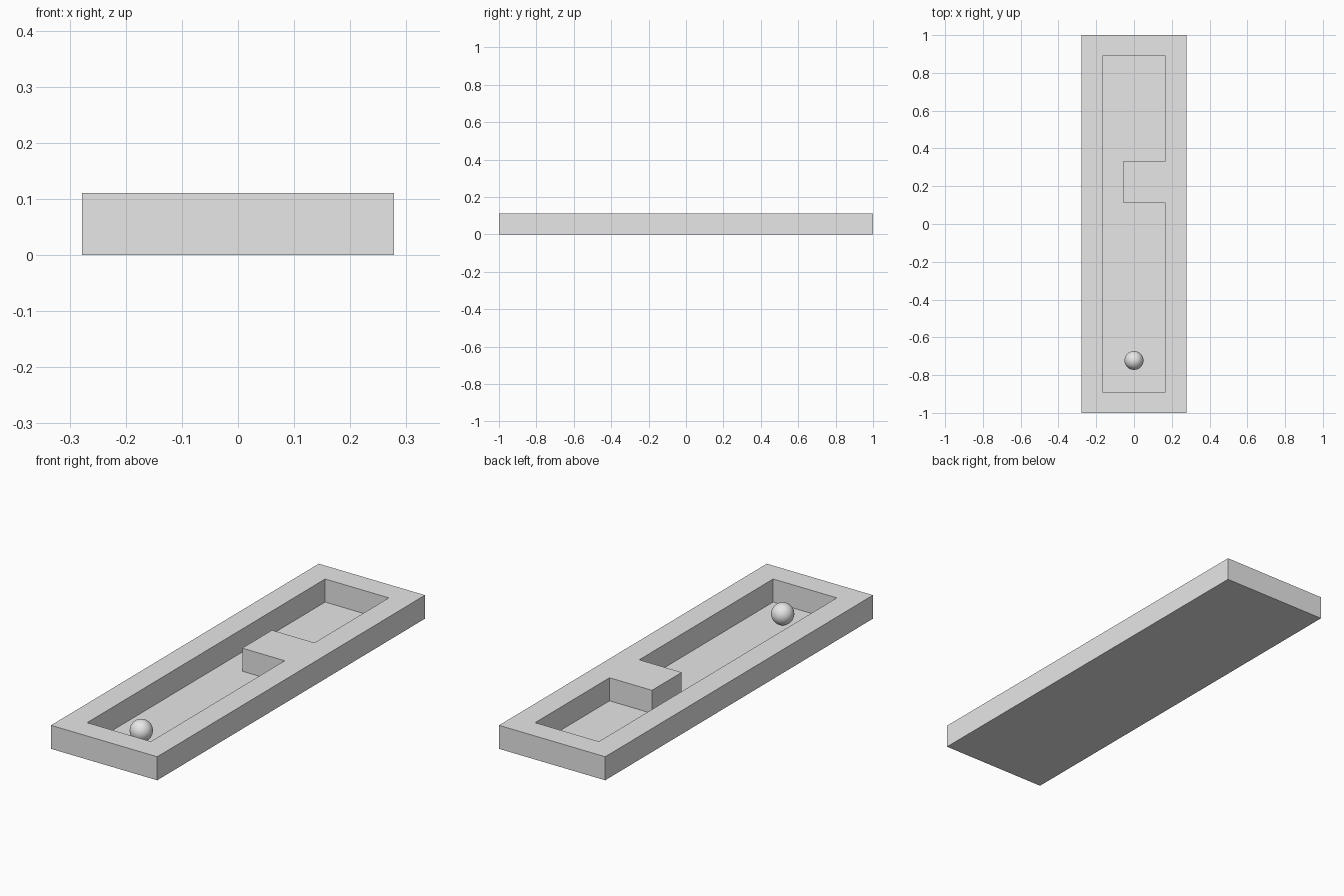
import bpy, bmesh

if "Cube" in bpy.data.objects:
    bpy.data.objects.remove(bpy.data.objects["Cube"])

grey = bpy.data.materials.new("light grey")
grey.diffuse_color = (0.8, 0.8, 0.8, 1)
grey.use_nodes = True
grey.node_tree.nodes["Principled BSDF"].inputs["Base Color"].default_value = grey.diffuse_color

U = 1 / 18            # layout module
H = 2 * U             # wall height
FLOOR = 0.002         # floor thickness


def finish(name, bm):
    mesh = bpy.data.meshes.new(name)
    bmesh.ops.recalc_face_normals(bm, faces=bm.faces)
    bm.to_mesh(mesh)
    bm.free()
    obj = bpy.data.objects.new(name, mesh)
    bpy.context.collection.objects.link(obj)
    mesh.materials.append(grey)
    return obj


def prism(name, outline, z0, z1):
    bm = bmesh.new()
    face = bm.faces.new([bm.verts.new((x * U, y * U, z0)) for x, y in outline])
    top = bmesh.ops.extrude_face_region(bm, geom=[face])["geom"]
    bmesh.ops.translate(bm, vec=(0, 0, z1 - z0),
                        verts=[v for v in top if isinstance(v, bmesh.types.BMVert)])
    return finish(name, bm)


# Course block
course = prism("course", [(-5, -18), (5, -18), (5, 18), (-5, 18)], 0, H)

# Lane with a square obstacle left standing on the right side
lane = [(-3, -16), (3, -16), (3, 2), (-1, 2), (-1, 6), (3, 6), (3, 16), (-3, 16)]
cutter = prism("lane_cutter", lane, FLOOR, H + 0.1)
cut = course.modifiers.new("lane", "BOOLEAN")
cut.operation = "DIFFERENCE"
cut.solver = "EXACT"
cut.object = cutter
bpy.context.view_layer.objects.active = course
course.select_set(True)
bpy.ops.object.modifier_apply(modifier=cut.name)
bpy.data.objects.remove(cutter, do_unlink=True)

# Ball near the front end
bpy.ops.mesh.primitive_uv_sphere_add(segments=32, ring_count=16, radius=0.05,
                                     location=(0, -13 * U, 0.055))
ball = bpy.context.object
ball.name = "ball"
ball.data.materials.append(grey)
bpy.ops.object.shade_smooth()
